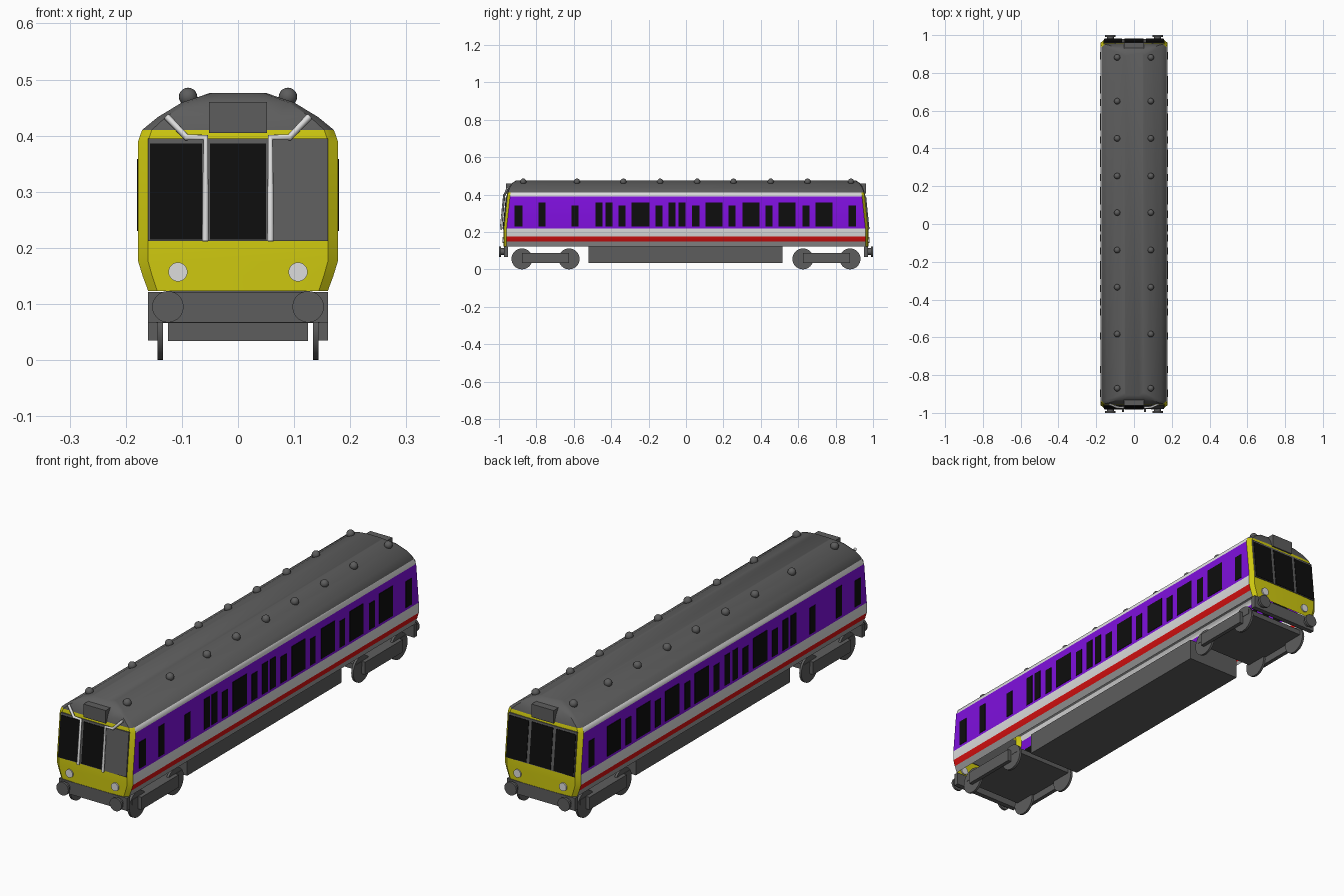
import bpy, bmesh, math
from mathutils import Matrix, Vector

if "Cube" in bpy.data.objects:
    bpy.data.objects.remove(bpy.data.objects["Cube"])

def mat(name, rgb):
    m = bpy.data.materials.new(name)
    m.diffuse_color = (*rgb, 1)
    m.use_nodes = True
    m.node_tree.nodes["Principled BSDF"].inputs["Base Color"].default_value = m.diffuse_color
    return m

GREY = mat("dark grey", (0.11, 0.11, 0.11))
YELLOW = mat("yellow", (0.62, 0.58, 0.005))
PURPLE = mat("purple", (0.21, 0.005, 0.72))
WHITE = mat("off white", (0.72, 0.72, 0.72))
RED = mat("red", (0.68, 0.005, 0.005))
SILL = mat("light grey", (0.32, 0.32, 0.32))
BLACK = mat("black glass", (0.004, 0.004, 0.004))

def finish(bm, name, mats, smooth=None):
    bmesh.ops.recalc_face_normals(bm, faces=bm.faces)
    me = bpy.data.meshes.new(name)
    bm.to_mesh(me)
    bm.free()
    ob = bpy.data.objects.new(name, me)
    bpy.context.collection.objects.link(ob)
    for m in mats:
        me.materials.append(m)
    if smooth:
        bpy.ops.object.select_all(action='DESELECT')
        ob.select_set(True)
        bpy.context.view_layer.objects.active = ob
        bpy.ops.object.shade_smooth_by_angle(angle=math.radians(smooth))
    return ob

def add_box(bm, x0, x1, y0, y1, z0, z1):
    m = Matrix.Translation(((x0 + x1) / 2, (y0 + y1) / 2, (z0 + z1) / 2))
    m = m @ Matrix.Diagonal((x1 - x0, y1 - y0, z1 - z0, 1))
    return bmesh.ops.create_cube(bm, size=1, matrix=m)["verts"]

def add_cyl(bm, c, r, depth, axis, seg=28):
    rot = Matrix.Rotation(math.pi / 2, 4, 'Y' if axis == 'X' else 'X')
    bmesh.ops.create_cone(bm, cap_ends=True, segments=seg, radius1=r, radius2=r,
                          depth=depth, matrix=Matrix.Translation(c) @ rot)

# Half cross-section (x, z) and how far each height leans back at the ends
PROFILE = [(.160, .123), (.170, .150), (.178, .176), (.178, .219), (.178, .39),
           (.171, .41), (.143, .433), (.10, .459), (.05, .476)]
LEAN = [0, 0, 0, 0, .018, .021, .028, .044, .068]
SIDE = [3, 4, 5, 1, 5 - 2, 0, 0, 0, 0]
COLS = [(-1, .018), (-.9, .004), (-.5, .001), (.5, .001), (.9, .004), (1, .018)]
END = .977

def end_y(z):
    return END - max(0, (z - .219) * .018 / .171)

# Body shell: side strips by height, yellow ends, grey roof
bm = bmesh.new()
rows = {}
for s in (-1, 1):
    rows[s] = [[bm.verts.new((t * x, s * (END - d - back), z)) for t, back in COLS]
               for (x, z), d in zip(PROFILE, LEAN)]
side_colours = [5, 4, 3, 2, 3, 0, 0, 0]
for i in range(len(PROFILE) - 1):
    for s in (-1, 1):
        lo, hi = rows[s][i], rows[s][i + 1]
        for c in range(len(COLS) - 1):
            f = bm.faces.new((lo[c], lo[c + 1], hi[c + 1], hi[c]))
            f.material_index = 1 if i < 5 else 0
    for c in (0, -1):
        f = bm.faces.new((rows[-1][i][c], rows[1][i][c], rows[1][i + 1][c], rows[-1][i + 1][c]))
        f.material_index = side_colours[i]
bm.faces.new(rows[-1][-1] + rows[1][-1][::-1])
finish(bm, "body_shell", [GREY, YELLOW, PURPLE, WHITE, RED, SILL], 35)

# Side windows: (centre pixel-free y, width, top height)
S, T = .342, .358
WINDOWS = [(-.896, .042, S), (-.77, .037, T), (-.594, .037, S), (-.465, .037, T),
           (-.412, .037, T), (-.342, .037, S), (-.243, .095, T), (-.144, .037, S),
           (-.075, .037, T), (-.021, .037, T), (.051, .04, S), (.15, .092, T),
           (.246, .037, S), (.348, .092, T), (.444, .037, S), (.54, .092, T),
           (.642, .037, S), (.738, .092, T), (.89, .04, S)]
bm = bmesh.new()
for s in (-1, 1):
    for y, w, top in WINDOWS:
        add_box(bm, s * .178 - .002, s * .178 + .002, y - w / 2, y + w / 2, .23, top)
finish(bm, "side_windows", [BLACK])

# Plates that lie on the leaning cab ends
def end_plate(bm, s, x0, x1, z0, z1, lift):
    for v in add_box(bm, x0, x1, -1, 1, z0, z1):
        v.co.y = s * (end_y(v.co.z) + (lift if v.co.y > 0 else lift - .006))

frames, glass = bmesh.new(), bmesh.new()
for s in (-1, 1):
    end_plate(frames, s, -.16, .16, .212, .395, .002)
    for x0, x1 in ((-.157, -.064), (-.05, .05), (.064, .157)):
        if s == 1 or x0 < .05:
            end_plate(glass, s, x0, x1, .215, .386, .004)
finish(frames, "cab_window_frames", [GREY])
finish(glass, "cab_windows", [BLACK])

# Cab end fittings: lamps, roof box, buffer beam, buffers
lamps, boxes, beams, buffers = (bmesh.new() for _ in range(4))
for s in (-1, 1):
    ya, yb = sorted((s * .90, s * .962))
    add_box(boxes, -.052, .052, ya, yb, .405, .46)
    ya, yb = sorted((s * .953, s * .974))
    add_box(beams, -.16, .16, ya, yb, .067, .121)
    for x in (-1, 1):
        add_cyl(lamps, (x * .107, s * .975, .157), .017, .012, 'Y')
        add_cyl(buffers, (x * .125, s * .98, .095), .018, .03, 'Y')
        add_cyl(buffers, (x * .125, s * .995, .095), .028, .01, 'Y')
finish(lamps, "headlamps", [WHITE], 35)
finish(boxes, "roof_end_boxes", [GREY])
finish(beams, "buffer_beams", [GREY])
finish(buffers, "buffers", [GREY], 35)

# White pipes on the front end only
for s in (-1, 1):
    pts = [(.058, -.99, .212), (.058, -.972, .397), (.092, -.97, .397), (.127, -.955, .434)]
    cu = bpy.data.curves.new("front_pipe", 'CURVE')
    cu.dimensions = '3D'
    cu.bevel_depth = .006
    cu.bevel_resolution = 2
    cu.use_fill_caps = True
    sp = cu.splines.new('POLY')
    sp.points.add(len(pts) - 1)
    for p, (x, y, z) in zip(sp.points, pts):
        p.co = (s * x, y, z, 1)
    cu.materials.append(WHITE)
    bpy.context.collection.objects.link(bpy.data.objects.new("front_pipe", cu))

# Roof vents
bm = bmesh.new()
for y in (-.87, -.583, -.335, -.138, .06, .254, .453, .65, .882):
    for x in (-.089, .089):
        bmesh.ops.create_uvsphere(bm, u_segments=16, v_segments=10, radius=.0165,
                                  matrix=Matrix.Translation((x, y, .469)))
finish(bm, "roof_vents", [GREY], 40)

# Underfloor equipment box
bm = bmesh.new()
add_box(bm, -.125, .125, -.52, .515, .034, .124)
finish(bm, "underfloor_box", [GREY])

# Bogies: cross plate, side frames and wheels
bogies, wheels = bmesh.new(), bmesh.new()
for s in (-1, 1):
    yc = s * .751
    add_box(bogies, -.145, .145, yc - .165, yc + .165, .066, .088)
    for x in (-1, 1):
        xa, xb = sorted((x * .143, x * .16))
        add_box(bogies, xa, xb, yc - .126, yc + .126, .035, .088)
        for d in (-.126, .126):
            add_cyl(wheels, (x * .1385, yc + d, .056), .056, .01, 'X', 32)
finish(bogies, "bogie_frames", [GREY])
finish(wheels, "wheels", [GREY], 35)
